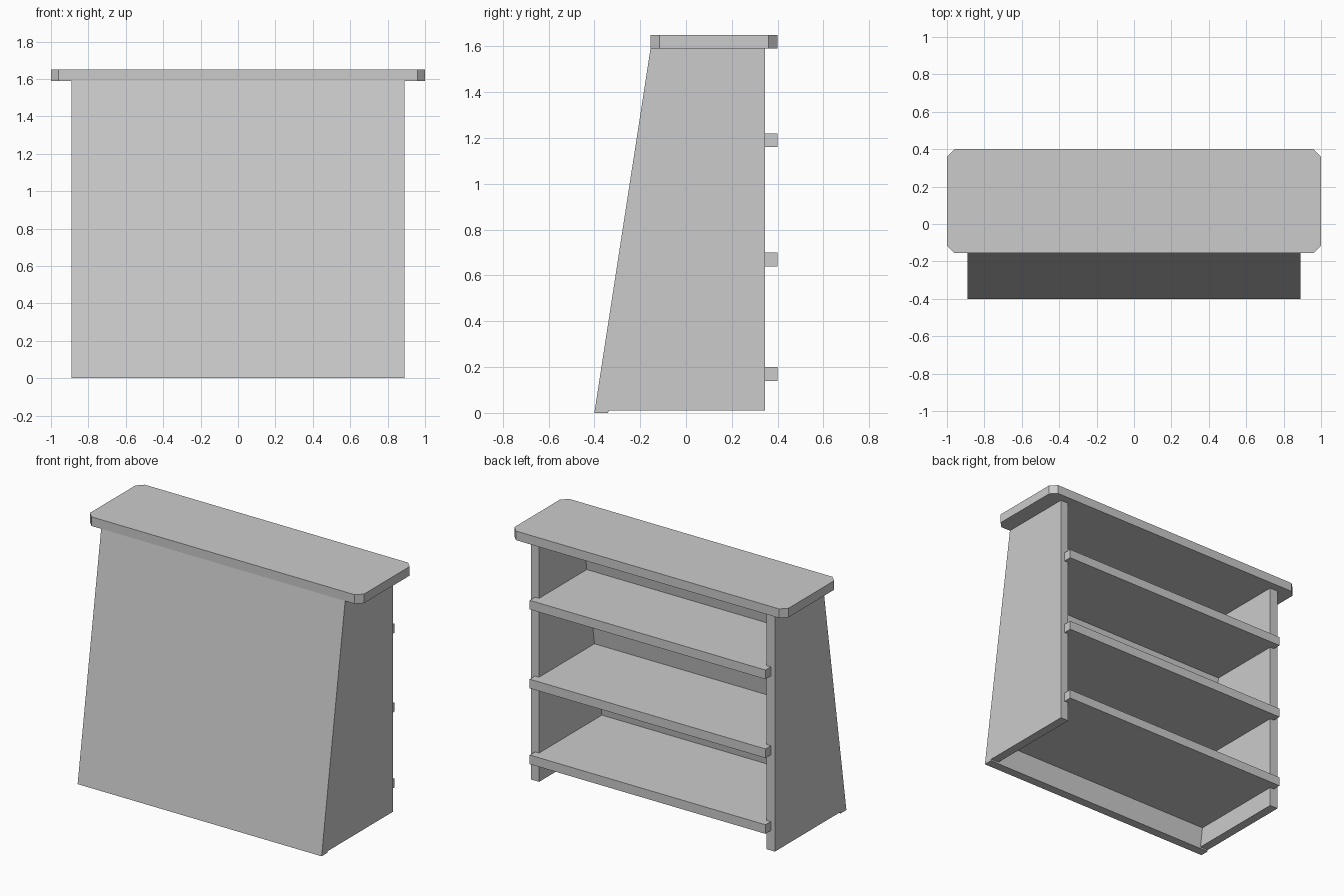
import bpy
import bmesh

cube = bpy.data.objects.get("Cube")
if cube:
    bpy.data.objects.remove(cube, do_unlink=True)

grey = bpy.data.materials.new("light grey")
grey.use_nodes = True
colour = (0.6, 0.6, 0.6, 1)
grey.diffuse_color = colour
grey.node_tree.nodes["Principled BSDF"].inputs["Base Color"].default_value = colour

HEIGHT = 1.59      # underside of the counter top
HALF = 0.89        # half width of the cabinet
BOARD = 0.06       # board thickness
BACK = 0.345       # rear edge of the side panels
REAR = 0.40        # rear edge of shelves and counter top
FOOT = 0.01        # the side panels stop just above the floor


def front_y(z):
    """Outer face of the sloping front at height z."""
    return -0.4 + 0.245 * z / HEIGHT


def prism(name, outline, place, low, high):
    """Extrude a flat outline; place(a, b, c) maps it to model axes."""
    bm = bmesh.new()
    face = bm.faces.new([bm.verts.new(place(a, b, low)) for a, b in outline])
    ext = bmesh.ops.extrude_face_region(bm, geom=[face])
    top = [v for v in ext["geom"] if isinstance(v, bmesh.types.BMVert)]
    shift = place(0, 0, high - low)
    bmesh.ops.translate(bm, verts=top, vec=shift)
    bmesh.ops.recalc_face_normals(bm, faces=bm.faces)
    mesh = bpy.data.meshes.new(name)
    bm.to_mesh(mesh)
    bm.free()
    mesh.materials.append(grey)
    obj = bpy.data.objects.new(name, mesh)
    bpy.context.collection.objects.link(obj)
    return obj


def across(y, z, x):
    return (x, y, z)


def upright(x, y, z):
    return (x, y, z)


# Sloping front panel, full width
prism("front_panel", [(front_y(0), 0), (front_y(0) + BOARD, 0),
                      (front_y(HEIGHT) + BOARD, HEIGHT), (front_y(HEIGHT), HEIGHT)],
      across, -HALF, HALF)

# Side panels behind the front
side = [(front_y(FOOT) + BOARD, FOOT), (BACK, FOOT),
        (BACK, HEIGHT), (front_y(HEIGHT) + BOARD, HEIGHT)]
prism("left_side", side, across, HALF - BOARD, HALF)
prism("right_side", side, across, -HALF, BOARD - HALF)

# Shelves, housed halfway into the boards and projecting at the back
for name, z in (("lower", 0.14), ("middle", 0.64), ("upper", 1.16)):
    top = z + BOARD
    prism(name + "_shelf", [(front_y(z) + BOARD / 2, z), (REAR, z),
                            (REAR, top), (front_y(top) + BOARD / 2, top)],
          across, BOARD / 2 - HALF, HALF - BOARD / 2)

# Counter top with clipped corners
front, cut = front_y(HEIGHT), 0.04
prism("counter_top", [(-1 + cut, front), (1 - cut, front), (1, front + cut), (1, REAR - cut),
                      (1 - cut, REAR), (-1 + cut, REAR), (-1, REAR - cut), (-1, front + cut)],
      upright, HEIGHT, HEIGHT + BOARD)
